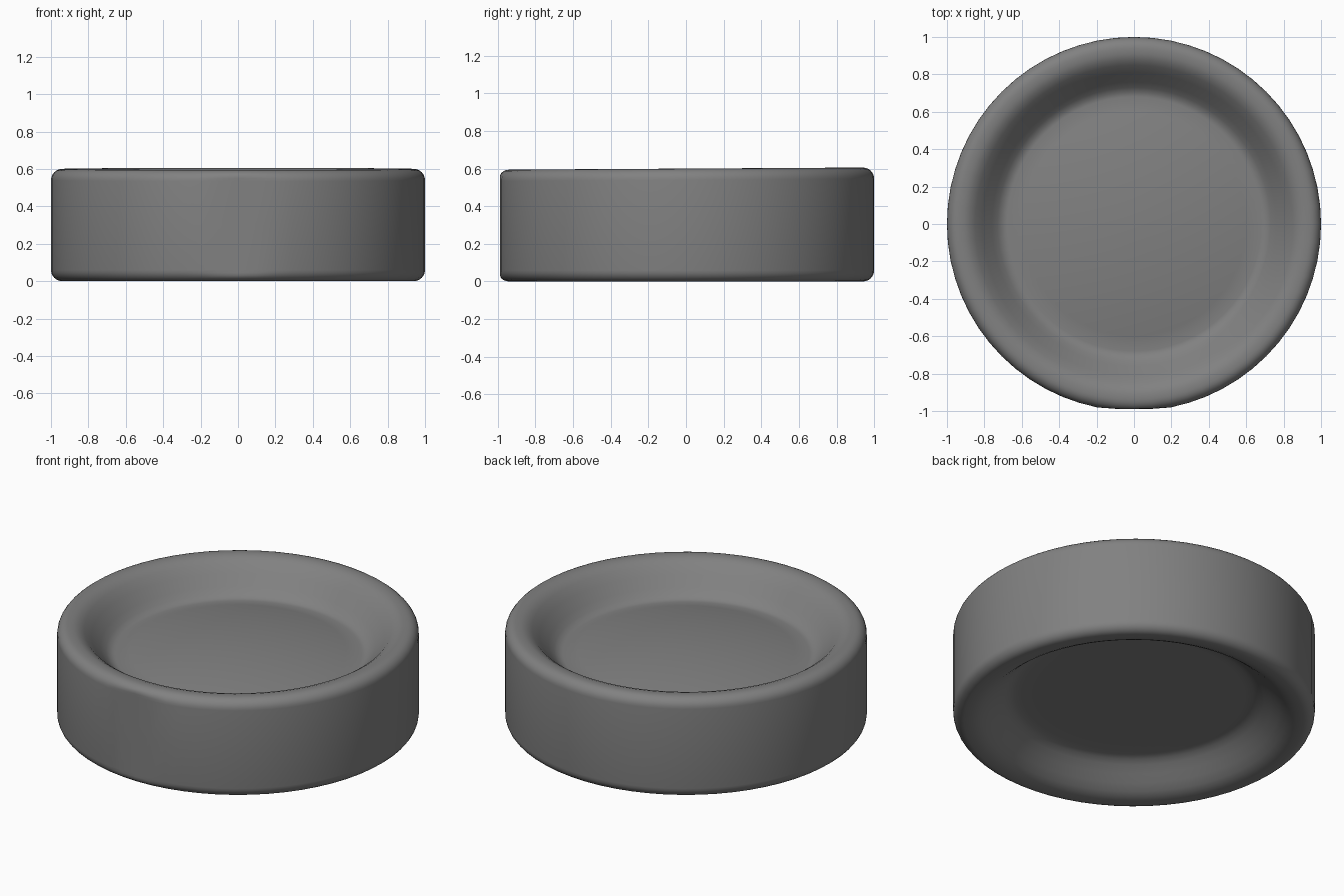
import bpy, bmesh, math

if "Cube" in bpy.data.objects:
    bpy.data.objects.remove(bpy.data.objects["Cube"])

SEGMENTS = 64


def arc(cx, cz, r, a0, a1, n=6):
    """Points of a rounded corner in the (radius, height) plane."""
    return [(cx + r * math.cos(math.radians(a0 + (a1 - a0) * i / n)),
             cz + r * math.sin(math.radians(a0 + (a1 - a0) * i / n)))
            for i in range(n + 1)]


# Half profile from underside centre, round the outer wall, to top centre
underside = [(0.3, 0.16), (0.55, 0.16), (0.62, 0.16), (0.66, 0.157), (0.69, 0.148),
             (0.72, 0.128), (0.76, 0.094), (0.80, 0.058), (0.84, 0.026), (0.87, 0.011), (0.90, 0.003)]
outer = arc(0.94, 0.06, 0.06, -90, 0) + [(1.0, 0.3)] + arc(0.94, 0.54, 0.06, 0, 90)
rim_slope = [(0.91, 0.60), (0.88, 0.59), (0.85, 0.57), (0.81, 0.527), (0.76, 0.472),
             (0.73, 0.441), (0.705, 0.425)]
# Gently domed upper floor
dome = [(r, 0.485 - 0.065 * (r / 0.68) ** 2) for r in (0.68, 0.6, 0.5, 0.4, 0.3, 0.2, 0.1, 0.03)]
profile = underside + outer + rim_slope + dome

bm = bmesh.new()
rings = []
for r, z in profile:
    ring = []
    for i in range(SEGMENTS):
        a = 2 * math.pi * i / SEGMENTS
        x, y = r * math.cos(a), r * math.sin(a)
        # Rim rises slightly toward the back, small flat at the front
        lift = 0.006 * y if z > 0.4 else 0
        ring.append(bm.verts.new((x, max(y, -0.988), z + lift)))
    rings.append(ring)

for low, high in zip(rings, rings[1:]):
    for i in range(SEGMENTS):
        j = (i + 1) % SEGMENTS
        bm.faces.new((low[i], low[j], high[j], high[i]))

# Close both recessed floors
bm.faces.new(list(reversed(rings[0])))
bm.faces.new(rings[-1])
bmesh.ops.recalc_face_normals(bm, faces=bm.faces)
for f in bm.faces:
    f.smooth = True
lowest = min(v.co.z for v in bm.verts)
bmesh.ops.translate(bm, verts=bm.verts, vec=(0, 0, -lowest))

mesh = bpy.data.meshes.new("dished_disc")
bm.to_mesh(mesh)
bm.free()
disc = bpy.data.objects.new("dished_disc", mesh)
bpy.context.collection.objects.link(disc)

# Dark rubber colour
rubber = bpy.data.materials.new("dark_rubber")
rubber.diffuse_color = (0.22, 0.22, 0.22, 1)
rubber.use_nodes = True
rubber.node_tree.nodes["Principled BSDF"].inputs["Base Color"].default_value = rubber.diffuse_color
mesh.materials.append(rubber)
